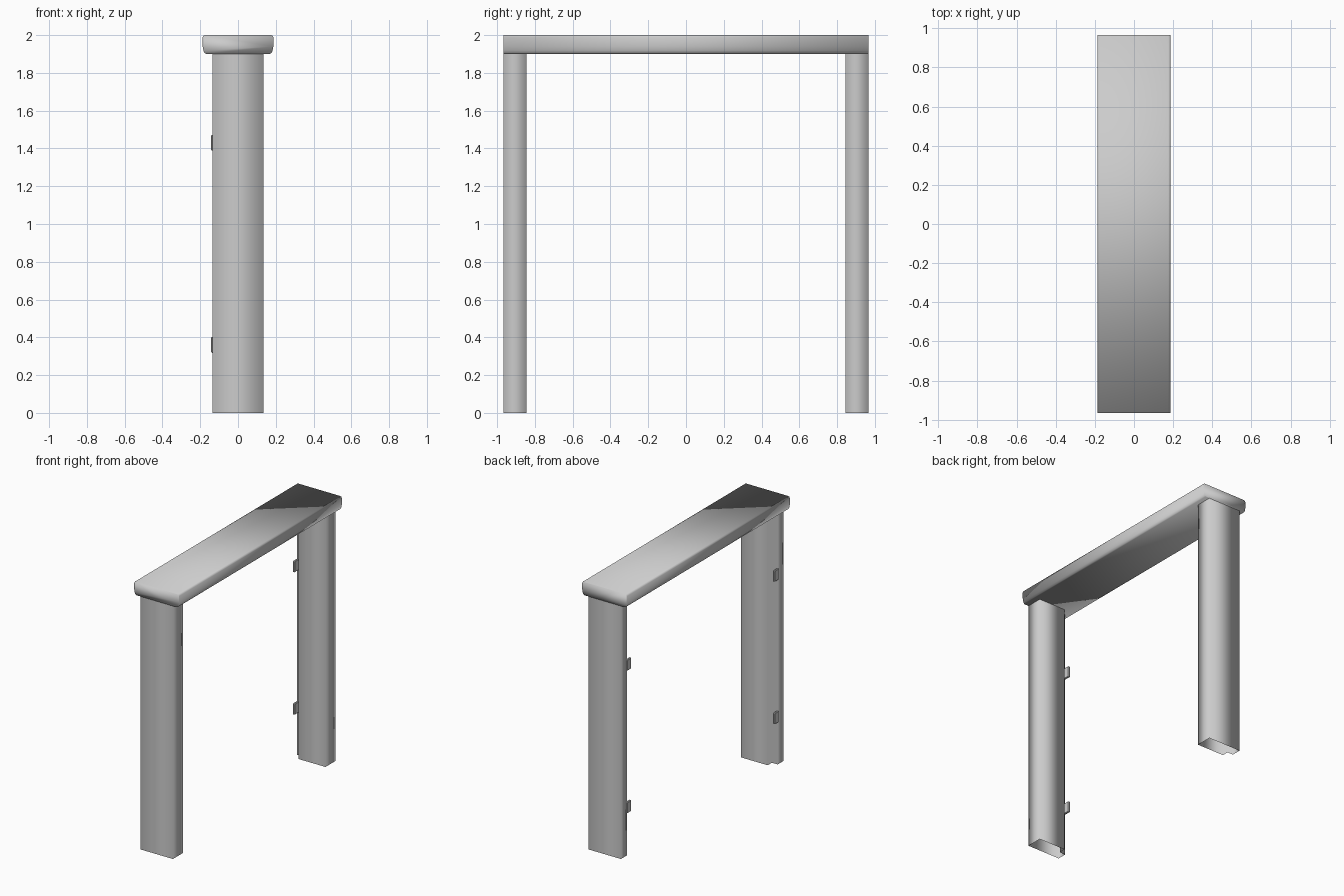
import bpy, bmesh

if "Cube" in bpy.data.objects:
    bpy.data.objects.remove(bpy.data.objects["Cube"])


def make_object(name, bm):
    mesh = bpy.data.meshes.new(name)
    bm.to_mesh(mesh)
    bm.free()
    ob = bpy.data.objects.new(name, mesh)
    bpy.context.collection.objects.link(ob)
    return ob


def extrude_profile(name, points, direction, capped):
    """Sweep a closed loop of 3D points along a direction."""
    bm = bmesh.new()
    a = [bm.verts.new(p) for p in points]
    b = [bm.verts.new([p[i] + direction[i] for i in range(3)]) for p in points]
    n = len(points)
    for i in range(n):
        j = (i + 1) % n
        bm.faces.new((a[i], a[j], b[j], b[i]))
    if capped:
        bm.faces.new(a)
        bm.faces.new(b)
    bmesh.ops.recalc_face_normals(bm, faces=bm.faces)
    return make_object(name, bm)


def box(name, lo, hi, bevel):
    bm = bmesh.new()
    bmesh.ops.create_cube(bm, size=1)
    for v in bm.verts:
        v.co = [lo[i] + (v.co[i] + 0.5) * (hi[i] - lo[i]) for i in range(3)]
    ob = make_object(name, bm)
    mod = ob.modifiers.new("bevel", "BEVEL")
    mod.width, mod.segments = bevel, 1
    return ob


# Jambs: hollow tubes with a rebate on the inner back corner, open below
jamb = [(-0.135, 0.965), (0.135, 0.965), (0.135, 0.845),
        (-0.087, 0.845), (-0.087, 0.895), (-0.135, 0.895)]
for side, label in ((1, "rear"), (-1, "front")):
    post = extrude_profile(label + "_jamb", [(x, side * y, 0) for x, y in jamb],
                           (0, 0, 1.9), False)
    post.data.shade_smooth()
    # Hinge plates standing in the rebate
    for z, level in ((0.36, "lower"), (1.43, "upper")):
        ys = sorted((side * 0.85, side * 0.9))
        box(f"{label}_{level}_hinge", (-0.142, ys[0], z - 0.042),
            (-0.125, ys[1], z + 0.042), 0.004)

# Lintel: beam with softened top edges and rounded lower edges
half = [(0.168, 1.9), (0.177, 1.905), (0.183, 1.918), (0.187, 1.94),
        (0.187, 1.988), (0.183, 1.997), (0.176, 2.0)]
loop = half + [(-x, z) for x, z in reversed(half)]
lintel = extrude_profile("lintel", [(x, -0.965, z) for x, z in loop],
                         (0, 1.93, 0), True)
lintel.data.shade_smooth()
